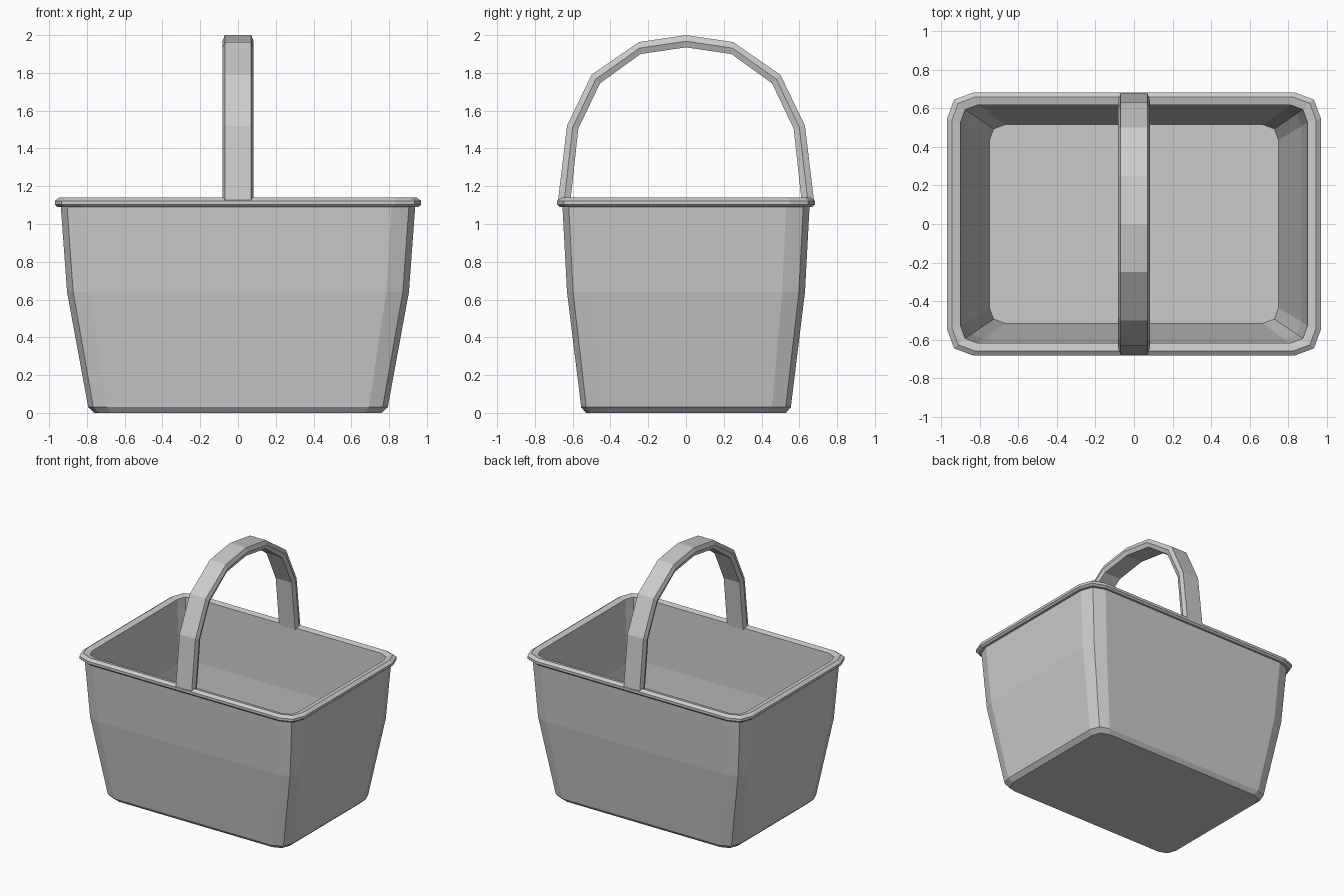
import bpy, bmesh

if "Cube" in bpy.data.objects:
    bpy.data.objects.remove(bpy.data.objects["Cube"])

def loft(name, rings, loop=False):
    """Skin a list of equal-length point rings and cap both ends."""
    bm = bmesh.new()
    vr = [[bm.verts.new(p) for p in r] for r in rings]
    n = len(rings[0])
    for a, b in zip(vr, vr[1:]):
        for i in range(n):
            j = (i + 1) % n
            bm.faces.new((a[i], a[j], b[j], b[i]))
    bm.faces.new(vr[0][::-1])
    bm.faces.new(vr[-1])
    bmesh.ops.recalc_face_normals(bm, faces=bm.faces)
    me = bpy.data.meshes.new(name)
    bm.to_mesh(me)
    bm.free()
    ob = bpy.data.objects.new(name, me)
    bpy.context.collection.objects.link(ob)
    return ob

def ring(a, b, z, c):
    """Rectangle of half size a x b with two-segment corners of size c."""
    m = c * 0.27
    q = [(a, b - c), (a - m, b - m), (a - c, b)]
    pts = q + [(-x, y) for x, y in q[::-1]]
    pts += [(-x, -y) for x, y in pts]
    return [(x, y, z) for x, y in pts]

# Basket body: outside wall, rolled rim, inside wall and floor
profile = [
    (0.76, 0.53, 0.0, 0.09), (0.793, 0.555, 0.03, 0.10),
    (0.905, 0.63, 0.64, 0.12), (0.938, 0.654, 1.09, 0.125),
    (0.955, 0.669, 1.09, 0.13), (0.97, 0.682, 1.103, 0.135),
    (0.97, 0.682, 1.123, 0.135), (0.945, 0.659, 1.14, 0.12),
    (0.90, 0.618, 1.13, 0.09), (0.87, 0.598, 0.64, 0.09),
    (0.75, 0.515, 0.04, 0.08),
]
loft("basket_body", [ring(*p) for p in profile])

# Arched handle: six-sided section swept through outer and inner path points
half = [
    ((0.678, 1.12), (0.612, 1.12)), ((0.63, 1.52), (0.57, 1.505)),
    ((0.50, 1.79), (0.455, 1.745)), ((0.25, 1.963), (0.24, 1.90)),
]
path = half + [((0, 2.0), (0, 1.935))]
path += [((-o[0], o[1]), (-i[0], i[1])) for o, i in half[::-1]]

def section(o, i):
    m = ((o[0] + i[0]) / 2, (o[1] + i[1]) / 2)
    return [(-0.07, *o), (0.07, *o), (0.082, *m), (0.07, *i), (-0.07, *i), (-0.082, *m)]

loft("handle", [section(o, i) for o, i in path])
